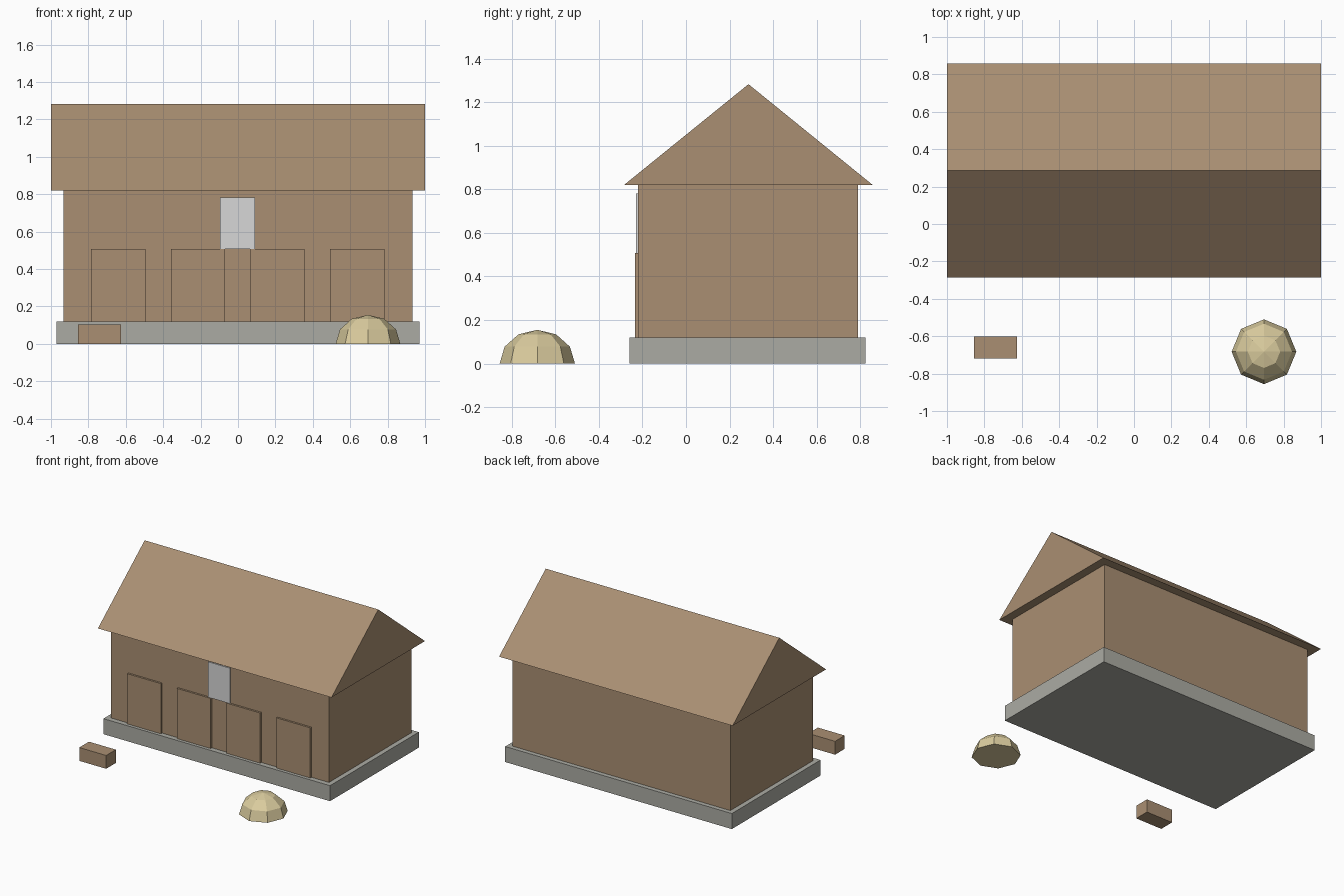
import bpy, bmesh, math

if "Cube" in bpy.data.objects:
    bpy.data.objects.remove(bpy.data.objects["Cube"])


def material(name, color):
    m = bpy.data.materials.new(name)
    m.diffuse_color = (*color, 1)
    m.use_nodes = True
    m.node_tree.nodes["Principled BSDF"].inputs["Base Color"].default_value = m.diffuse_color
    return m


WOOD = material("brown_wood", (0.40, 0.275, 0.17))
STONE = material("grey_stone", (0.41, 0.41, 0.37))
PALE = material("pale_grey", (0.68, 0.68, 0.68))
HAY = material("straw", (0.70, 0.60, 0.34))


def finish(name, bm, mat):
    bmesh.ops.recalc_face_normals(bm, faces=bm.faces)
    mesh = bpy.data.meshes.new(name)
    bm.to_mesh(mesh)
    bm.free()
    mesh.materials.append(mat)
    obj = bpy.data.objects.new(name, mesh)
    bpy.context.collection.objects.link(obj)
    return obj


def box(name, x, y, z, mat):
    """Box from (min, max) ranges on each axis."""
    bm = bmesh.new()
    bmesh.ops.create_cube(bm, size=1)
    for v in bm.verts:
        for i, (lo, hi) in enumerate((x, y, z)):
            v.co[i] = lo if v.co[i] < 0 else hi
    return finish(name, bm, mat)


# Stone plinth and barn walls
box("foundation", (-0.97, 0.97), (-0.26, 0.825), (0, 0.12), STONE)
box("walls", (-0.933, 0.933), (-0.22, 0.79), (0.12, 0.82), WOOD)

# Solid gable roof: triangle extruded along x
bm = bmesh.new()
gable = bm.faces.new([bm.verts.new((-1, y, z)) for y, z in
                      ((-0.285, 0.82), (0.858, 0.82), (0.287, 1.283))])
ext = bmesh.ops.extrude_face_region(bm, geom=[gable], use_keep_orig=True)
bmesh.ops.translate(bm, vec=(2, 0, 0),
                    verts=[g for g in ext["geom"] if isinstance(g, bmesh.types.BMVert)])
finish("roof", bm, WOOD)

# Four stall doors and the loft hatch
for i, cx in enumerate((-0.64, -0.214, 0.21, 0.638)):
    box(f"stall_door_{i + 1}", (cx - 0.145, cx + 0.145), (-0.235, -0.215), (0.12, 0.508), WOOD)
box("loft_hatch", (-0.095, 0.091), (-0.229, -0.215), (0.508, 0.782), PALE)

# Water trough in the yard
box("trough", (-0.855, -0.625), (-0.72, -0.602), (0, 0.103), WOOD)

# Hay pile: faceted half sphere with a flat bottom
bm = bmesh.new()
bmesh.ops.create_uvsphere(bm, u_segments=8, v_segments=6, radius=1)
cut = bmesh.ops.bisect_plane(bm, geom=bm.verts[:] + bm.edges[:] + bm.faces[:], dist=1e-4,
                             plane_co=(0, 0, 0), plane_no=(0, 0, -1), clear_outer=True)
bmesh.ops.holes_fill(bm, edges=[e for e in bm.edges if e.is_boundary])
for v in bm.verts:
    v.co = (0.695 + v.co.x * 0.173, -0.683 + v.co.y * 0.173, max(v.co.z, 0) * 0.155)
finish("hay_pile", bm, HAY)
